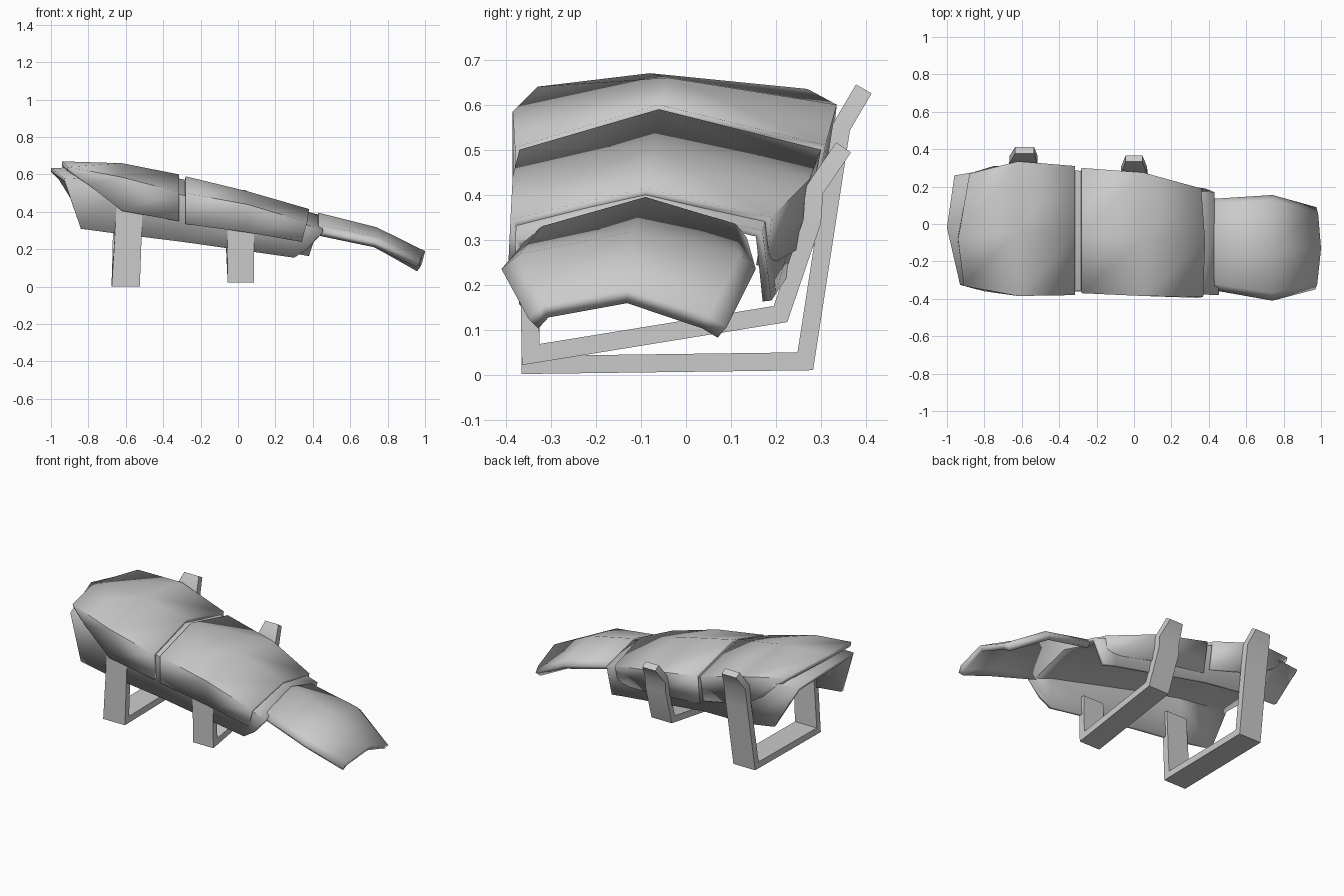
import bpy, bmesh
from mathutils import Vector

if "Cube" in bpy.data.objects:
    bpy.data.objects.remove(bpy.data.objects["Cube"])

grey = bpy.data.materials.new("plain grey")
grey.diffuse_color = (0.6, 0.6, 0.6, 1)
grey.use_nodes = True
grey.node_tree.nodes["Principled BSDF"].inputs["Base Color"].default_value = grey.diffuse_color


def finish(name, bm, angle=0.9):
    mesh = bpy.data.meshes.new(name)
    bm.to_mesh(mesh)
    bm.free()
    mesh.materials.append(grey)
    ob = bpy.data.objects.new(name, mesh)
    bpy.context.collection.objects.link(ob)
    bpy.ops.object.select_all(action='DESELECT')
    ob.select_set(True)
    bpy.context.view_layer.objects.active = ob
    bpy.ops.object.shade_smooth_by_angle(angle=angle)
    return ob


def shell(name, stations, thickness):
    """Loft five-point arched sections along x and give them thickness inward."""
    bm = bmesh.new()
    rows = [[bm.verts.new(p) for p in s] for s in stations]
    for a, b in zip(rows, rows[1:]):
        for j in range(len(a) - 1):
            bm.faces.new((a[j], b[j], b[j + 1], a[j + 1]))
    ob = finish(name, bm)
    mod = ob.modifiers.new("thickness", 'SOLIDIFY')
    mod.thickness = thickness
    mod.offset = -1
    return ob


def at(x, *yz):
    return [(x, y, z) for y, z in yz]


def strap(name, path, thick):
    """Flat band following (x, y, z, width) points, width along x."""
    bm = bmesh.new()
    pts = [Vector(p[1:3]) for p in path]
    rings = []
    for i, p in enumerate(path):
        d0 = (pts[i] - pts[i - 1]).normalized() if i else None
        d1 = (pts[i + 1] - pts[i]).normalized() if i < len(pts) - 1 else None
        d0, d1 = d0 or d1, d1 or d0
        t = (d0 + d1).normalized()
        n = Vector((-t.y, t.x)) * thick / 2 / max(0.5, t.dot(d0))
        ring = []
        for sx, sn in ((-1, -1), (1, -1), (1, 1), (-1, 1)):
            q = pts[i] + n * sn
            ring.append(bm.verts.new((p[0] + sx * p[3] / 2, q.x, q.y)))
        rings.append(ring)
    for a, b in zip(rings, rings[1:]):
        for k in range(4):
            m = (k + 1) % 4
            bm.faces.new((a[k], a[m], b[m], b[k]))
    bm.faces.new(rings[0])
    bm.faces.new(rings[-1])
    bmesh.ops.recalc_face_normals(bm, faces=bm.faces)
    return finish(name, bm, 0.6)


# Inner channel that carries the plates
shell("inner_shell", [
    [(-.84, -.35, .31), (-.93, -.325, .58), (-1, -.02, .635), (-.96, .26, .59), (-.80, .27, .31)],
    at(-.62, (-.365, .28), (-.365, .565), (-.04, .64), (.315, .58), (.29, .29)),
    at(-.30, (-.36, .24), (-.355, .49), (-.06, .575), (.285, .49), (.26, .27)),
    at(.30, (-.37, .155), (-.375, .355), (-.09, .42), (.18, .355), (.20, .18)),
    [(.37, -.375, .20), (.455, -.38, .30), (.43, -.09, .385), (.43, .17, .32), (.38, .19, .165)],
], .02)

# Rear outer plate
shell("rear_plate", [
    [(-.80, -.36, .545), (-.91, -.33, .64), (-.94, -.08, .67), (-.88, .27, .635), (-.75, .31, .50)],
    at(-.62, (-.385, .405), (-.385, .585), (-.04, .66), (.335, .60), (.315, .42)),
    at(-.315, (-.38, .35), (-.38, .505), (-.06, .60), (.31, .51), (.28, .345)),
], .025)

# Middle outer plate
shell("middle_plate", [
    at(-.28, (-.37, .335), (-.37, .50), (-.06, .59), (.30, .50), (.265, .315)),
    at(.05, (-.385, .29), (-.385, .44), (-.075, .51), (.275, .435), (.25, .28)),
    [(.34, -.395, .24), (.37, -.39, .345), (.38, -.09, .415), (.36, .19, .35), (.34, .18, .24)],
], .025)

# Hand guard
shell("hand_plate", [
    at(.43, (-.355, .30), (-.32, .33), (-.09, .395), (.11, .335), (.135, .305)),
    at(.74, (-.41, .235), (-.37, .268), (-.12, .318), (.12, .268), (.155, .235)),
    [(.97, -.35, .125), (.98, -.32, .155), (1, -.13, .19), (.985, .05, .13), (.975, .09, .105)],
], .035)

# Two strap loops hanging below, with hooked tips at the back
strap("rear_strap", [(-.58, -.345, .42, .14), (-.60, -.345, .022, .15), (-.60, .265, .03, .15),
                     (-.59, .325, .42, .15), (-.59, .345, .55, .15), (-.585, .395, .635, .10)], .04)
strap("middle_strap", [(.015, -.35, .30, .14), (.015, -.345, .045, .14), (.01, .21, .135, .14),
                       (0, .28, .34, .14), (0, .285, .41, .14), (0, .35, .505, .09)], .04)
